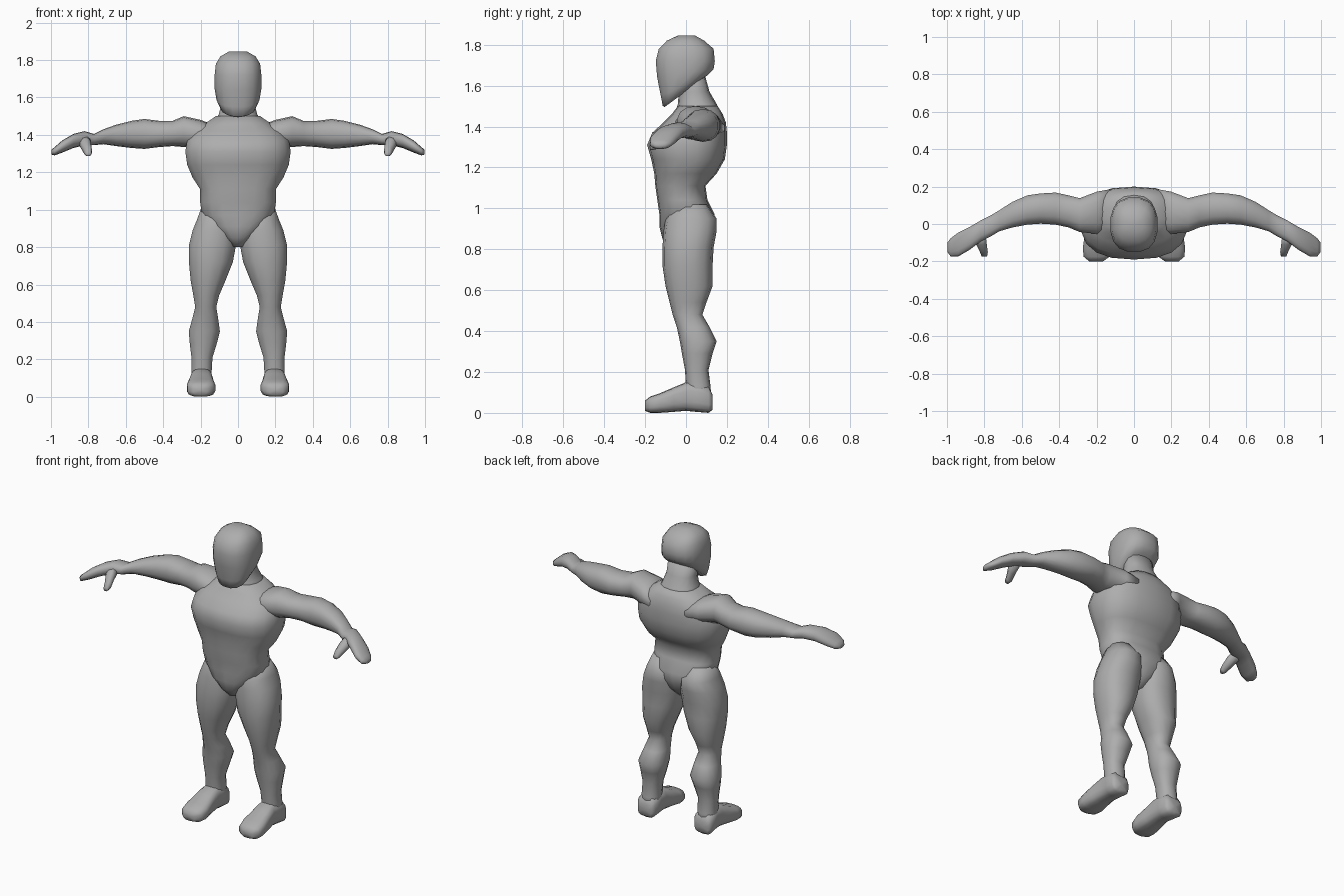
import bpy, bmesh, math
from mathutils import Vector

grey = bpy.data.materials.new("neutral_grey")
grey.diffuse_color = (0.42, 0.42, 0.42, 1)


def loft(name, axis, rows, sides=14, power=2.3, mirror=False):
    """Skin rounded sections along an axis.
    Row: position, a min, a max, b min, b max, optional lean of the section."""
    bm = bmesh.new()
    rings = []
    for row in rows:
        t, a0, a1, b0, b1 = row[:5]
        lean = row[5] if len(row) > 5 else 0
        ring = []
        for i in range(sides):
            ang = 2 * math.pi * (i + 0.5) / sides
            c, s = math.cos(ang), math.sin(ang)
            u = math.copysign(abs(c) ** (2 / power), c)
            v = math.copysign(abs(s) ** (2 / power), s)
            a = (a0 + a1) / 2 + u * (a1 - a0) / 2
            b = (b0 + b1) / 2 + v * (b1 - b0) / 2
            p = t + lean * v
            co = {"x": (p, a, b), "y": (a, p, b), "z": (a, b, p)}[axis]
            ring.append(bm.verts.new(co))
        rings.append(ring)
    for lo, hi in zip(rings, rings[1:]):
        for i in range(sides):
            j = (i + 1) % sides
            bm.faces.new((lo[i], lo[j], hi[j], hi[i]))
    # rounded end caps
    for ring in (rings[0], rings[-1]):
        mid = bm.verts.new(sum((v.co for v in ring), Vector()) / sides)
        for i in range(sides):
            bm.faces.new((ring[i], ring[(i + 1) % sides], mid))
    bmesh.ops.recalc_face_normals(bm, faces=bm.faces)
    for f in bm.faces:
        f.smooth = True
    mesh = bpy.data.meshes.new(name)
    bm.to_mesh(mesh)
    bm.free()
    mesh.materials.append(grey)
    obj = bpy.data.objects.new(name, mesh)
    bpy.context.collection.objects.link(obj)
    if mirror:
        obj.modifiers.new("mirror", "MIRROR").use_mirror_merge = False
    return obj


# torso from crotch to collar
loft("torso", "z", [
    (0.80, -0.03, 0.03, -0.07, 0.06),
    (0.85, -0.08, 0.08, -0.115, 0.11),
    (0.91, -0.15, 0.15, -0.13, 0.135),
    (0.97, -0.195, 0.195, -0.13, 0.14),
    (1.04, -0.205, 0.205, -0.14, 0.105),
    (1.11, -0.205, 0.205, -0.15, 0.095),
    (1.17, -0.245, 0.245, -0.155, 0.15),
    (1.24, -0.275, 0.275, -0.17, 0.19),
    (1.31, -0.285, 0.285, -0.19, 0.20),
    (1.37, -0.275, 0.275, -0.165, 0.20),
    (1.42, -0.24, 0.24, -0.11, 0.195),
    (1.46, -0.18, 0.18, -0.07, 0.18),
    (1.50, -0.12, 0.12, -0.04, 0.155),
], sides=18, power=2.5)

# neck
loft("neck", "z", [
    (1.44, -0.15, 0.15, -0.06, 0.18),
    (1.51, -0.105, 0.105, -0.04, 0.15),
    (1.57, -0.09, 0.09, -0.035, 0.115),
    (1.66, -0.09, 0.09, -0.03, 0.09),
])

# head: lower sections lean so the jaw runs down to the chin
loft("head", "z", [
    (1.53, -0.055, 0.055, -0.105, -0.01, 0.035),
    (1.555, -0.095, 0.095, -0.115, 0.05, 0.055),
    (1.60, -0.117, 0.117, -0.125, 0.105, 0.05),
    (1.66, -0.128, 0.128, -0.143, 0.137, 0.02),
    (1.72, -0.127, 0.127, -0.150, 0.143),
    (1.78, -0.12, 0.12, -0.135, 0.137),
    (1.82, -0.095, 0.095, -0.095, 0.09),
    (1.845, -0.05, 0.05, -0.04, 0.045),
], sides=16, power=2.5)

# arm with shoulder, upper arm, forearm and mitten hand
loft("arm", "x", [
    (0.12, -0.05, 0.19, 1.33, 1.45),
    (0.20, -0.055, 0.175, 1.33, 1.48),
    (0.29, -0.045, 0.14, 1.335, 1.50),
    (0.35, -0.02, 0.155, 1.34, 1.475),
    (0.42, -0.005, 0.17, 1.335, 1.475),
    (0.50, 0.0, 0.165, 1.325, 1.485),
    (0.57, -0.005, 0.155, 1.33, 1.475),
    (0.65, -0.02, 0.12, 1.34, 1.455),
    (0.72, -0.04, 0.075, 1.35, 1.43),
    (0.77, -0.07, 0.045, 1.345, 1.405),
    (0.82, -0.095, 0.02, 1.345, 1.42),
    (0.88, -0.14, -0.015, 1.33, 1.405),
    (0.94, -0.175, -0.045, 1.305, 1.37),
    (0.98, -0.175, -0.075, 1.29, 1.335),
    (0.998, -0.15, -0.10, 1.295, 1.32),
], mirror=True)

# thumb
loft("thumb", "y", [
    (-0.06, 0.79, 0.86, 1.345, 1.405),
    (-0.11, 0.785, 0.845, 1.315, 1.38),
    (-0.15, 0.78, 0.825, 1.285, 1.34),
    (-0.175, 0.785, 0.815, 1.285, 1.31),
], sides=8, mirror=True)

# leg from hip to ankle
loft("leg", "z", [
    (0.05, 0.135, 0.255, 0.01, 0.125),
    (0.13, 0.14, 0.25, 0.0, 0.12),
    (0.21, 0.135, 0.25, -0.005, 0.11),
    (0.29, 0.11, 0.26, -0.02, 0.13),
    (0.35, 0.095, 0.265, -0.03, 0.15),
    (0.42, 0.105, 0.245, -0.045, 0.115),
    (0.48, 0.115, 0.23, -0.065, 0.08),
    (0.54, 0.10, 0.24, -0.08, 0.10),
    (0.62, 0.065, 0.255, -0.10, 0.13),
    (0.72, 0.025, 0.265, -0.115, 0.13),
    (0.81, 0.008, 0.265, -0.115, 0.135),
    (0.89, 0.005, 0.245, -0.11, 0.15),
    (0.95, 0.015, 0.22, -0.10, 0.15),
    (1.02, 0.05, 0.195, -0.06, 0.10),
], mirror=True)

# foot
loft("foot", "y", [
    (0.13, 0.15, 0.245, 0.015, 0.09),
    (0.11, 0.135, 0.26, 0.0, 0.13),
    (0.05, 0.135, 0.255, 0.005, 0.15),
    (0.0, 0.135, 0.255, 0.01, 0.15),
    (-0.06, 0.13, 0.265, 0.005, 0.125),
    (-0.13, 0.12, 0.275, 0.0, 0.095),
    (-0.175, 0.13, 0.27, 0.0, 0.08),
    (-0.20, 0.165, 0.24, 0.01, 0.06),
], power=3, mirror=True)
